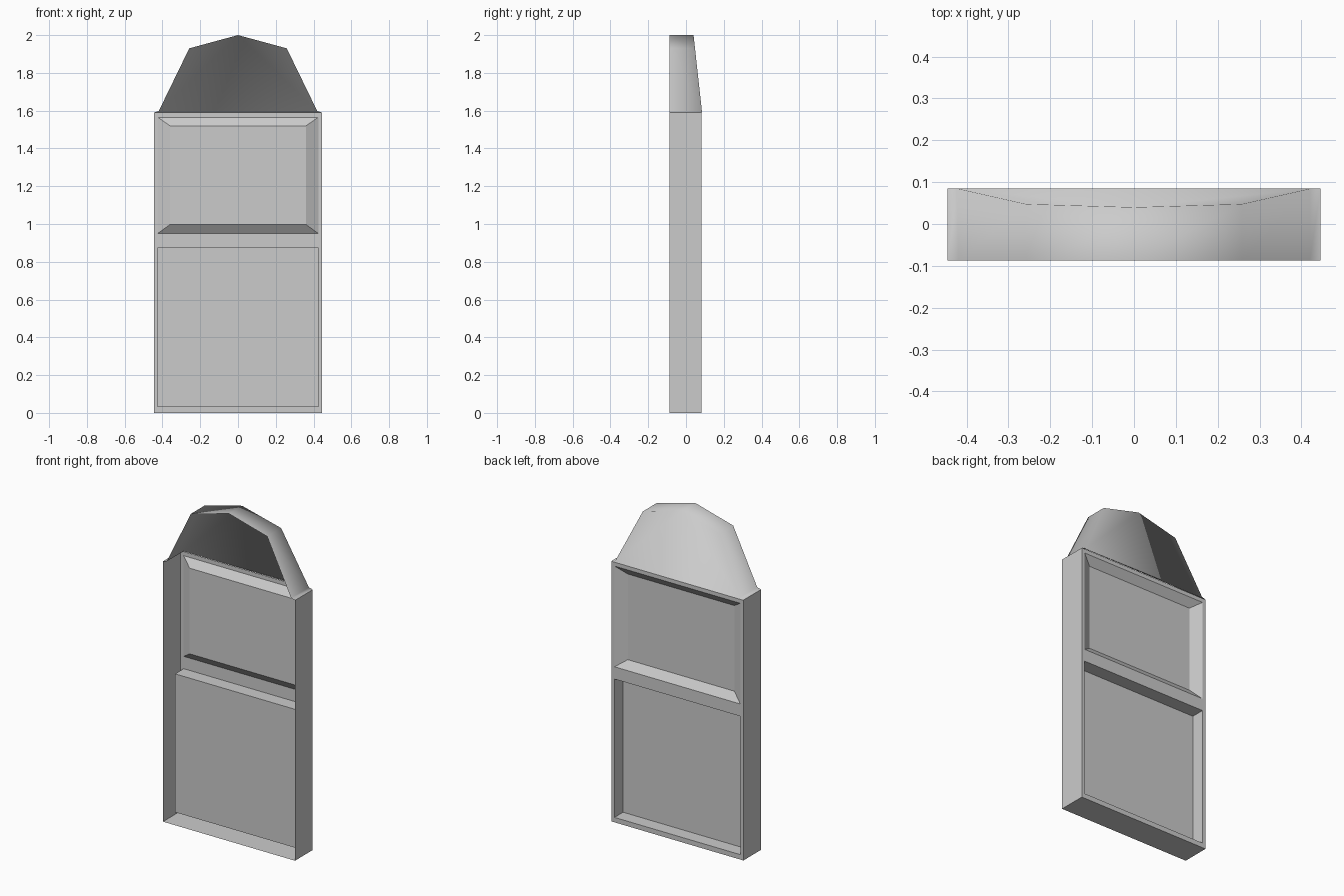
import bpy, bmesh

if "Cube" in bpy.data.objects:
    bpy.data.objects.remove(bpy.data.objects["Cube"])

W, FRONT, BACK, H = 0.446, -0.087, 0.083, 1.59


def finish(name, bm, smooth=False):
    """Weld, orient so the rear sheet faces +y, and link."""
    bmesh.ops.remove_doubles(bm, verts=bm.verts, dist=1e-4)
    bmesh.ops.recalc_face_normals(bm, faces=bm.faces)
    rear = max(bm.faces, key=lambda f: abs(f.normal.y) * f.calc_area())
    if rear.normal.y < 0:
        bmesh.ops.reverse_faces(bm, faces=bm.faces)
    for f in bm.faces:
        f.smooth = smooth
    me = bpy.data.meshes.new(name)
    bm.to_mesh(me)
    bm.free()
    ob = bpy.data.objects.new(name, me)
    bpy.context.collection.objects.link(ob)
    return ob


def face(bm, pts):
    return bm.faces.new([bm.verts.new(p) for p in pts])


def rect(x, z0, z1, y):
    return [(x, y, z0), (-x, y, z0), (-x, y, z1), (x, y, z1)]


def bridge(bm, a, b, closed=True):
    n = len(a)
    for i in range(n if closed else n - 1):
        j = (i + 1) % n
        face(bm, (a[i], a[j], b[j], b[i]))


def recess(bm, outer, inner):
    bridge(bm, outer, inner)
    face(bm, inner)


# Door body: thin shell, open at the front and top, two recesses in the rear
bm = bmesh.new()
xs = [-W, -0.425, 0.425, W]
zs = [0, 0.03, 0.875, 0.95, 1.565, H]
for i in range(3):
    for k in range(5):
        if i == 1 and k in (1, 3):
            continue
        face(bm, [(xs[i], BACK, zs[k]), (xs[i], BACK, zs[k + 1]),
                  (xs[i + 1], BACK, zs[k + 1]), (xs[i + 1], BACK, zs[k])])
recess(bm, rect(0.425, 0.03, 0.875, BACK), rect(0.425, 0.03, 0.875, 0.0))
recess(bm, rect(0.425, 0.95, 1.565, BACK), rect(0.36, 0.997, 1.52, 0.047))
# side walls and floor follow the rear sheet's outline
outline = [(-W, z) for z in reversed(zs)] + [(x, 0) for x in xs[1:]] + [(W, z) for z in zs[1:]]
bridge(bm, [(x, BACK, z) for x, z in outline],
       [(x, FRONT, z) for x, z in outline], closed=False)
finish("door_body", bm)

# Hood: faceted arch strip with a forward-leaning rear plate, open at the front
bm = bmesh.new()
half = [(W, H), (0.42, 1.597), (0.258, 1.93)]
arch = [(-x, z) for x, z in half] + [(0, 2.0)] + [(x, z) for x, z in reversed(half)]
rear = [(x, 0.085 - 0.11 * (z - H), z) for x, z in arch]
bridge(bm, [(x, FRONT, z) for x, z in arch], rear, closed=False)
face(bm, rear)
finish("arched_hood", bm, smooth=True)
